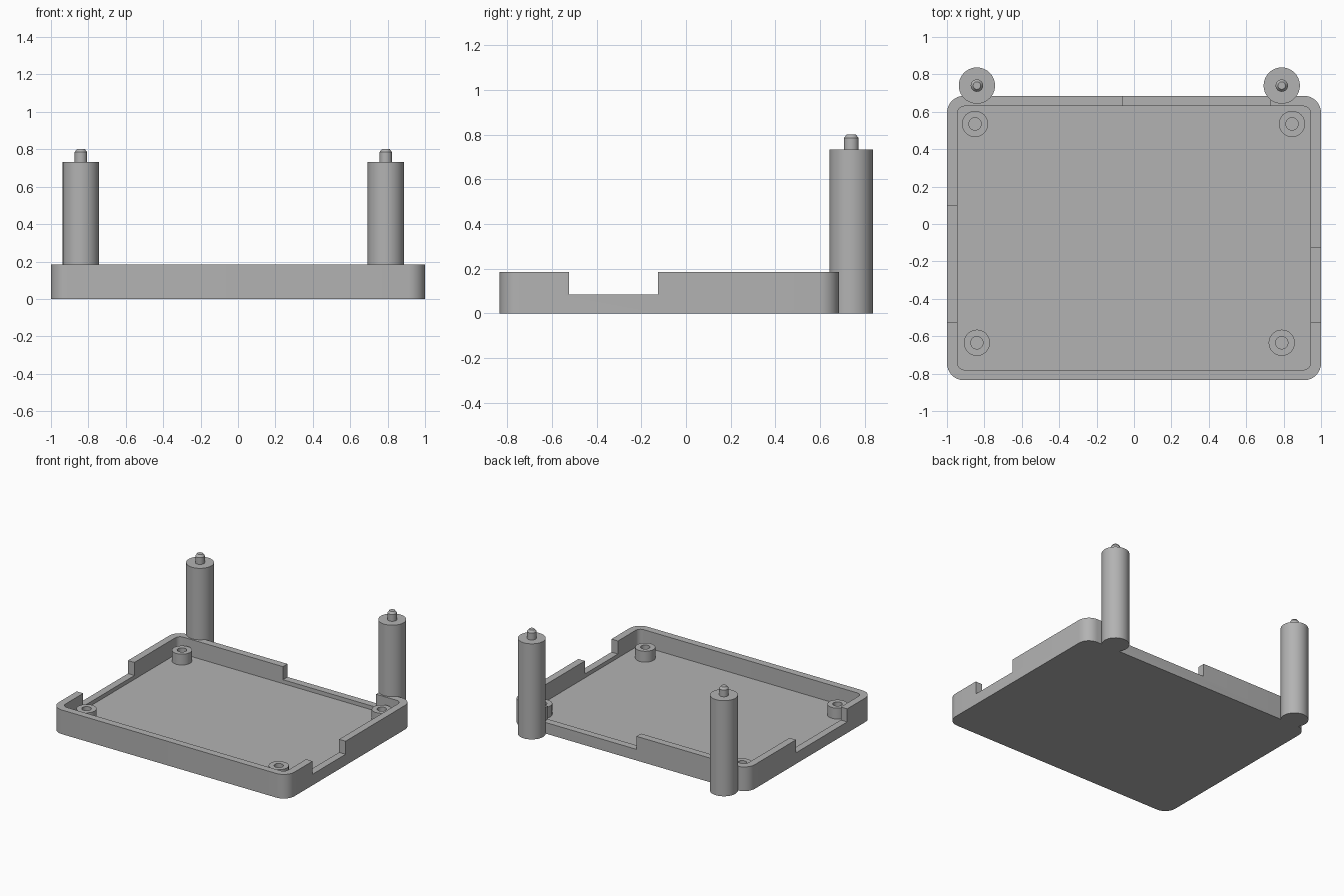
import bpy
import bmesh
import math

if "Cube" in bpy.data.objects:
    bpy.data.objects.remove(bpy.data.objects["Cube"])

grey = bpy.data.materials.new("plain grey")
grey.diffuse_color = (0.45, 0.45, 0.45, 1)
grey.use_nodes = True
grey.node_tree.nodes["Principled BSDF"].inputs["Base Color"].default_value = grey.diffuse_color


def finish(name, bm):
    """Turn a bmesh into a named grey object."""
    bmesh.ops.recalc_face_normals(bm, faces=bm.faces)
    mesh = bpy.data.meshes.new(name)
    bm.to_mesh(mesh)
    bm.free()
    mesh.materials.append(grey)
    obj = bpy.data.objects.new(name, mesh)
    bpy.context.collection.objects.link(obj)
    return obj


def smooth(obj):
    bpy.ops.object.select_all(action='DESELECT')
    obj.select_set(True)
    bpy.context.view_layer.objects.active = obj
    bpy.ops.object.shade_smooth_by_angle(angle=math.radians(30))


def loft(name, rings):
    """Bridge equal-length rings and cap both ends."""
    bm = bmesh.new()
    loops = [[bm.verts.new(p) for p in ring] for ring in rings]
    n = len(loops[0])
    for a, b in zip(loops, loops[1:]):
        for i in range(n):
            j = (i + 1) % n
            bm.faces.new((a[i], a[j], b[j], b[i]))
    bm.faces.new(loops[0][::-1])
    bm.faces.new(loops[-1])
    return finish(name, bm)


def rounded_rect(x, y0, y1, r, z, steps=8):
    pts = []
    corners = ((x, y1), (-x, y1), (-x, y0), (x, y0))
    for k, (cx, cy) in enumerate(corners):
        ox = cx - math.copysign(r, cx)
        oy = cy - r if cy == y1 else cy + r
        for s in range(steps + 1):
            a = math.pi / 2 * (k + s / steps)
            pts.append((ox + r * math.cos(a), oy + r * math.sin(a), z))
    return pts


def circle(x, y, r, z, n=40):
    return [(x + r * math.cos(2 * math.pi * i / n),
             y + r * math.sin(2 * math.pi * i / n), z) for i in range(n)]


def turned(name, x, y, profile):
    """Round part from (radius, height) pairs."""
    obj = loft(name, [circle(x, y, r, z) for r, z in profile])
    smooth(obj)
    return obj


# Open tray: outer shell, rim, inner wall, floor
FLOOR, RIM, NOTCH = 0.055, 0.185, 0.085
outer = (1.0, -0.835, 0.685, 0.09)
inner = (0.945, -0.78, 0.63, 0.04)
tray = loft("tray", [rounded_rect(*outer, 0), rounded_rect(*outer, RIM),
                     rounded_rect(*inner, RIM), rounded_rect(*inner, FLOOR)])

# Notches cut down into the right, left and back walls
notches = ((0.9, 1.1, -0.525, -0.125),
           (-1.1, -0.9, -0.525, 0.095),
           (-0.06, 0.73, 0.6, 0.75))
cutters = []
for x0, x1, y0, y1 in notches:
    cutter = loft("notch_cutter", [[(x0, y0, z), (x1, y0, z), (x1, y1, z), (x0, y1, z)]
                                   for z in (NOTCH, 0.3)])
    cutter.hide_render = True
    cutters.append(cutter)
    mod = tray.modifiers.new("notch", 'BOOLEAN')
    mod.operation = 'DIFFERENCE'
    mod.solver = 'EXACT'
    mod.object = cutter
bpy.context.view_layer.update()
evaluated = tray.evaluated_get(bpy.context.evaluated_depsgraph_get())
cut_mesh = bpy.data.meshes.new_from_object(evaluated)
tray.modifiers.clear()
tray.data = cut_mesh
for cutter in cutters:
    bpy.data.objects.remove(cutter)
smooth(tray)

# Hollow mounting bosses on the floor
for x, y in ((-0.85, 0.535), (0.845, 0.535), (-0.84, -0.635), (0.79, -0.635)):
    turned("mounting_boss", x, y, [(0.07, FLOOR - 0.01), (0.07, 0.138),
                                   (0.033, 0.138), (0.033, FLOOR + 0.002)])

# Tall posts with chamfered locating pins behind the back wall
for x in (-0.84, 0.79):
    turned("post", x, 0.74, [(0.097, 0), (0.097, 0.733), (0.033, 0.733),
                             (0.033, 0.785), (0.02, 0.802)])
